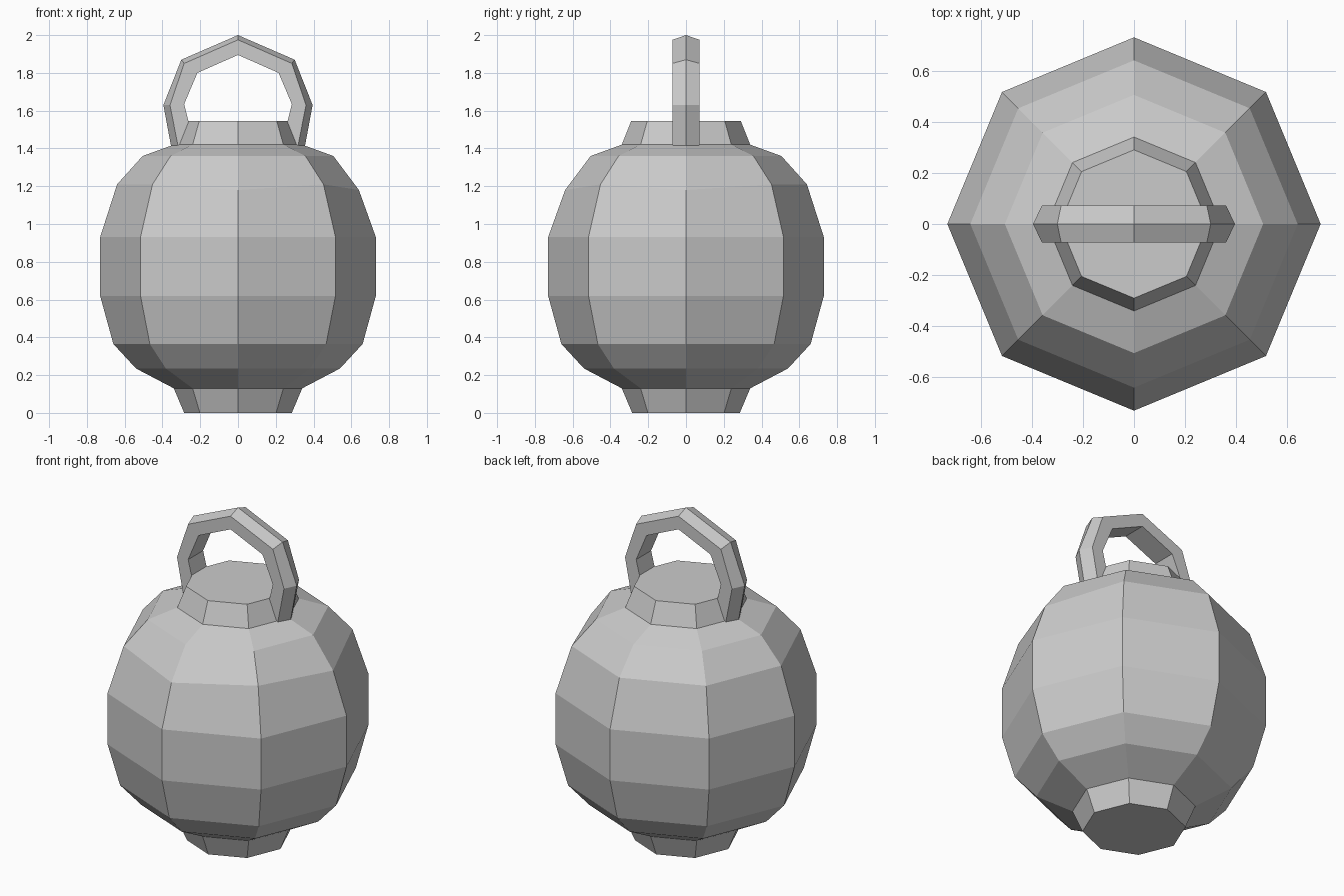
import bpy
import bmesh
from math import cos, sin, pi

if "Cube" in bpy.data.objects:
    bpy.data.objects.remove(bpy.data.objects["Cube"], do_unlink=True)

grey = bpy.data.materials.new("plain_grey")
grey.use_nodes = True
COLOR = (0.6, 0.6, 0.6, 1)
grey.diffuse_color = COLOR
grey.node_tree.nodes["Principled BSDF"].inputs["Base Color"].default_value = COLOR


def loft(name, rings):
    """Skin a list of closed rings and cap both ends."""
    bm = bmesh.new()
    loops = [[bm.verts.new(p) for p in ring] for ring in rings]
    for a, b in zip(loops, loops[1:]):
        for i in range(len(a)):
            j = (i + 1) % len(a)
            bm.faces.new((a[i], a[j], b[j], b[i]))
    bm.faces.new(loops[0][::-1])
    bm.faces.new(loops[-1])
    bmesh.ops.recalc_face_normals(bm, faces=bm.faces)
    mesh = bpy.data.meshes.new(name)
    bm.to_mesh(mesh)
    bm.free()
    mesh.materials.append(grey)
    obj = bpy.data.objects.new(name, mesh)
    bpy.context.collection.objects.link(obj)
    return obj


def octagon(r, z):
    return [(r * cos(i * pi / 4), r * sin(i * pi / 4), z) for i in range(8)]


# Eight-sided body with foot and neck: (radius, height)
profile = [(0.285, 0), (0.34, 0.13), (0.54, 0.235), (0.66, 0.365),
           (0.73, 0.62), (0.73, 0.93), (0.64, 1.21), (0.505, 1.36),
           (0.34, 1.42), (0.29, 1.545)]
rings = [octagon(r, z) for r, z in profile]

# The upper ring dips slightly at the front and left corners
for i in (0, 6):
    x, y, z = rings[6][i]
    rings[6][i] = (x, y, z - 0.03)
loft("body", rings)

# Handle stations: outer ridge, outer side edge and inner edge, each (x, z)
half = [((0.355, 1.415), (0.318, 1.415), (0.23, 1.415)),
        ((0.395, 1.63), (0.36, 1.63), (0.285, 1.635)),
        ((0.30, 1.87), (0.285, 1.85), (0.215, 1.80))]
top = ((0, 2.0), (0, 1.975), (0, 1.895))
mirrored = [tuple((-x, z) for x, z in station) for station in half]
W = 0.072


def section(ridge, side, inner):
    return [(ridge[0], 0, ridge[1]), (side[0], W, side[1]), (inner[0], W, inner[1]),
            (inner[0], -W, inner[1]), (side[0], -W, side[1])]


loft("handle", [section(*s) for s in half + [top] + mirrored[::-1]])
